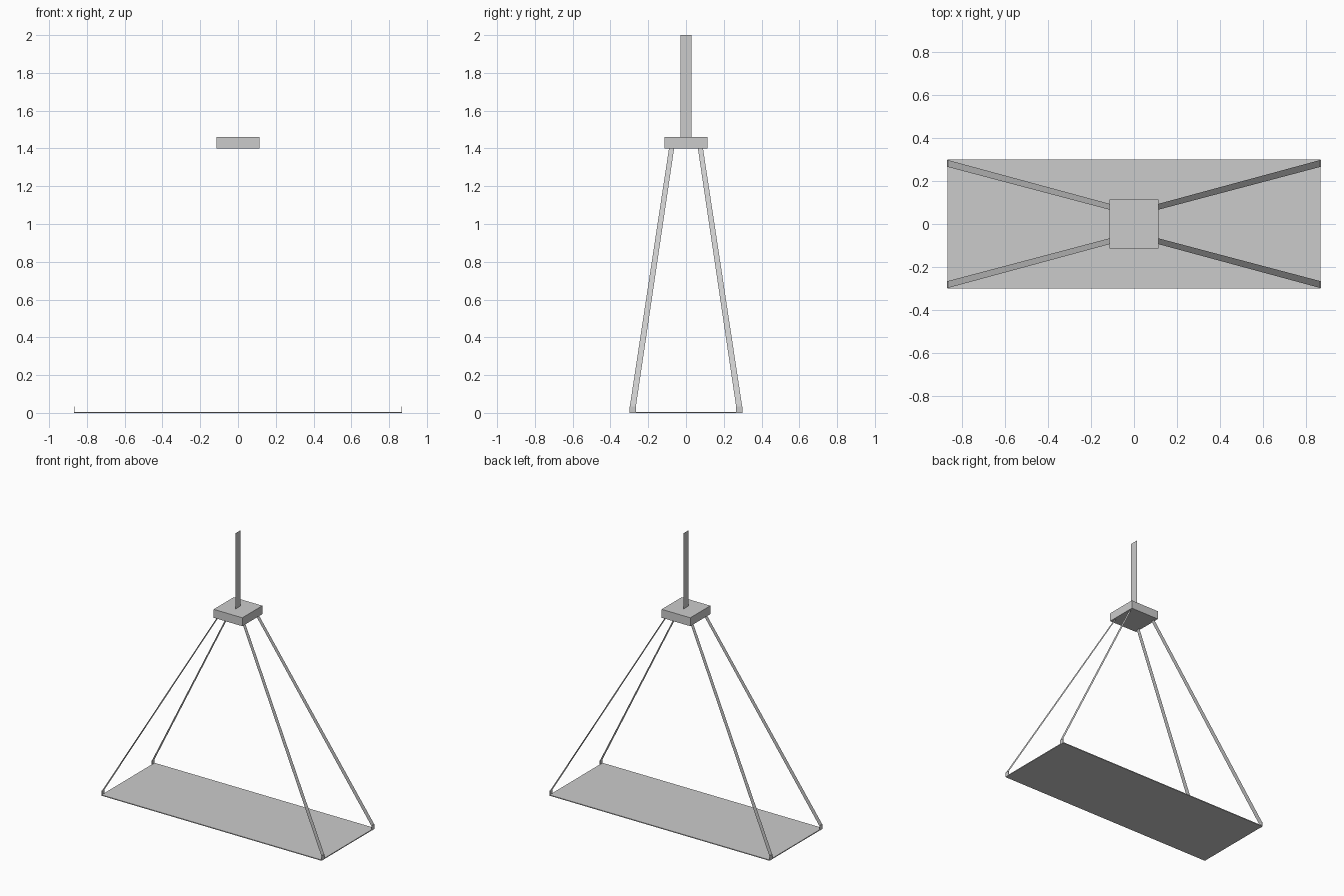
import bpy

if "Cube" in bpy.data.objects:
    bpy.data.objects.remove(bpy.data.objects["Cube"])


def add_mesh(name, verts, faces):
    mesh = bpy.data.meshes.new(name)
    mesh.from_pydata(verts, [], faces)
    mesh.update()
    obj = bpy.data.objects.new(name, mesh)
    bpy.context.collection.objects.link(obj)
    return obj


def add_box(name, center, size):
    bpy.ops.mesh.primitive_cube_add(size=1, location=center)
    obj = bpy.context.object
    obj.name = name
    obj.scale = size
    bpy.ops.object.transform_apply(location=True, rotation=False, scale=True)
    return obj


# Thin hanging board
add_box("board", (0, 0, 0.003), (1.736, 0.598, 0.006))

# Block that gathers the straps
add_box("hanger_block", (0, 0, 1.43), (0.226, 0.226, 0.06))

# Flat strap above the block, lying in the yz plane
add_mesh("top_strap",
         [(0, -0.03, 1.46), (0, 0.03, 1.46), (0, 0.03, 2.0), (0, -0.03, 2.0)],
         [(0, 1, 2, 3)])

# Flat straps and their corner clips
for sx, side in ((-1, "left"), (1, "right")):
    for sy, end in ((-1, "front"), (1, "back")):
        add_box(f"{end}_{side}_clip",
                (sx * 0.8675, sy * 0.282, 0.017), (0.003, 0.032, 0.034))
        verts = [(sx * 0.868, sy * 0.266, 0.03), (sx * 0.868, sy * 0.298, 0.03),
                 (sx * 0.10, sy * 0.090, 1.40), (sx * 0.10, sy * 0.063, 1.40)]
        order = (0, 1, 2, 3) if sx * sy > 0 else (3, 2, 1, 0)
        add_mesh(f"{end}_{side}_strap", verts, [order])
